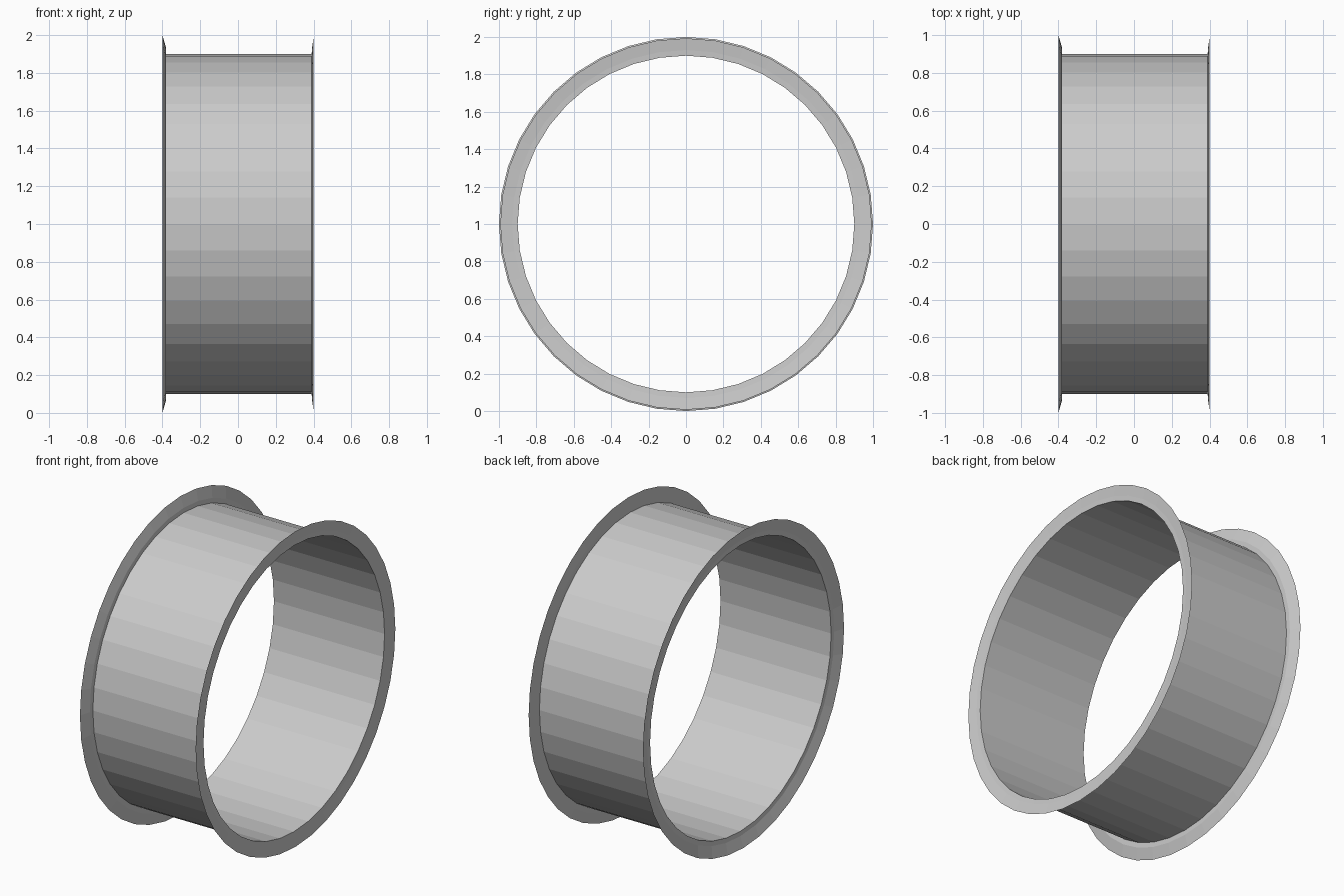
import bpy, bmesh
from math import sin, cos, tau

if "Cube" in bpy.data.objects:
    bpy.data.objects.remove(bpy.data.objects["Cube"])

SIDES = 40


def revolve(name, profile):
    """Spin an (x, radius) profile around the x axis at height 1."""
    bm = bmesh.new()
    rings = []
    for x, r in profile:
        rings.append([bm.verts.new((x, r * cos(tau * i / SIDES), 1 + r * sin(tau * i / SIDES)))
                      for i in range(SIDES)])
    for a, b in zip(rings, rings[1:]):
        for i in range(SIDES):
            j = (i + 1) % SIDES
            bm.faces.new((a[i], a[j], b[j], b[i]))
    bmesh.ops.recalc_face_normals(bm, faces=bm.faces)
    mesh = bpy.data.meshes.new(name)
    bm.to_mesh(mesh)
    bm.free()
    obj = bpy.data.objects.new(name, mesh)
    bpy.context.collection.objects.link(obj)
    return obj


# thin barrel with a dished lip on the left and a flatter lip on the right
revolve("rim_barrel", [(-0.38, 0.9), (0.39, 0.9)])
revolve("left_lip", [(-0.4, 1.0), (-0.38, 0.93), (-0.38, 0.9)])
revolve("right_lip", [(0.39, 0.9), (0.392, 0.93), (0.4, 0.993)])
